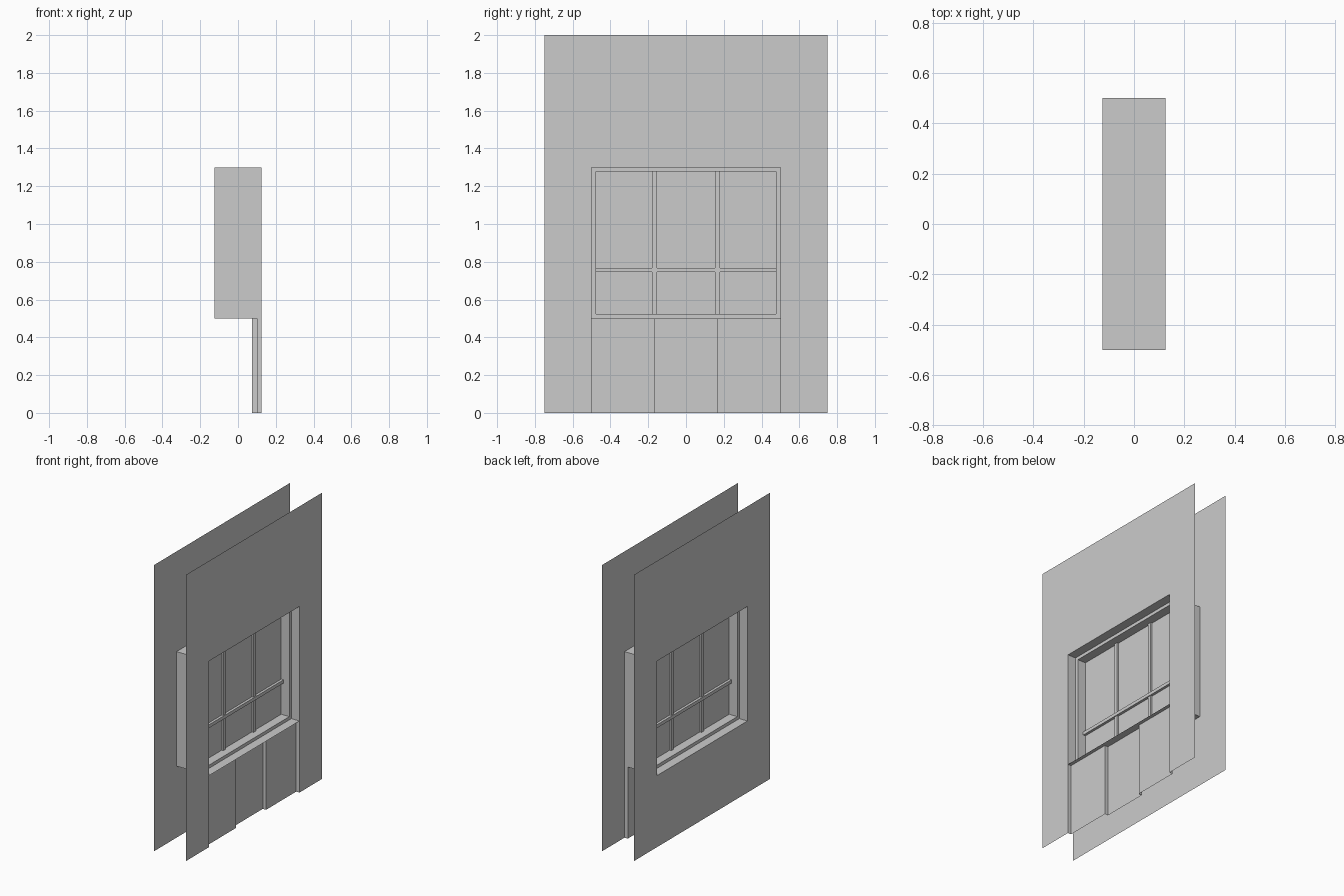
import bpy
from mathutils import Vector

if "Cube" in bpy.data.objects:
    bpy.data.objects.remove(bpy.data.objects["Cube"])

X, W, H = 0.125, 0.75, 2.0          # half depth, half width, height of wall
OY, Z0, Z1 = 0.5, 0.5, 1.3          # window opening
F, FX = 0.0225, 0.0625              # frame thickness and half depth
BAY = 1 / 6                         # mullion / panel joint position


def make(name, polys):
    verts, faces = [], []
    for p in polys:
        faces.append(list(range(len(verts), len(verts) + len(p))))
        verts += [tuple(v) for v in p]
    me = bpy.data.meshes.new(name)
    me.from_pydata(verts, [], faces)
    me.update()
    ob = bpy.data.objects.new(name, me)
    bpy.context.collection.objects.link(ob)
    return ob


def strip(path, ext):
    """Sweep a path of points along a vector into quads."""
    pts, e = [Vector(p) for p in path], Vector(ext)
    return [[a, a + e, b + e, b] for a, b in zip(pts, pts[1:])]


def rect(x, y, z0, z1):
    return [(x, -y, z0), (x, y, z0), (x, y, z1), (x, -y, z1)]


def ring(outer, inner, flip=False):
    out = []
    for i in range(4):
        j = (i + 1) % 4
        q = [outer[i], outer[j], inner[j], inner[i]]
        out.append(q[::-1] if flip else q)
    return out


def box(name, x, y0, y1, z0, z1):
    a = [(-x, y0, z0), (-x, y1, z0), (-x, y1, z1), (-x, y0, z1)]
    sides = [q[::-1] for q in strip(a + a[:1], (2 * x, 0, 0))]
    make(name, sides + [a[::-1], [(x, p[1], p[2]) for p in a]])


# wall sheets: outer one has a full-height opening, inner one only the window
make("front_wall", [[(X, y, z) for y, z in (
    (-W, 0), (-OY, 0), (-OY, Z1), (OY, Z1), (OY, 0), (W, 0), (W, H), (-W, H))]])
make("back_wall", ring(rect(-X, W, 0, H), rect(-X, OY, Z0, Z1), True))

# window reveal lining
r = rect(-X, OY, Z0, Z1)
make("window_reveal", strip(r + r[:1], (2 * X, 0, 0)))

# window frame standing inside the reveal
fr = []
for x, flip in ((FX, False), (-FX, True)):
    fr += ring(rect(x, OY, Z0, Z1), rect(x, OY - F, Z0 + F, Z1 - F), flip)
r = rect(-FX, OY - F, Z0 + F, Z1 - F)
make("window_frame", fr + strip(r + r[:1], (2 * FX, 0, 0)))

# glass and glazing bars
make("glass", [rect(0, OY - F, Z0 + F, Z1 - F)])
for s in (-1, 1):
    box("mullion", 0.0125, s * BAY - 0.0125, s * BAY + 0.0125, Z0 + F, Z1 - F)
box("transom", 0.018, -OY + F, OY - F, 0.745, 0.768)

# stepped panels below the sill
A, B = 0.1, 0.075
path = [(X, OY), (A, OY), (A, BAY), (B, BAY), (B, -BAY), (A, -BAY), (A, -OY), (X, -OY)]
make("lower_panels", strip([(x, y, 0) for x, y in path], (0, 0, Z0)))
